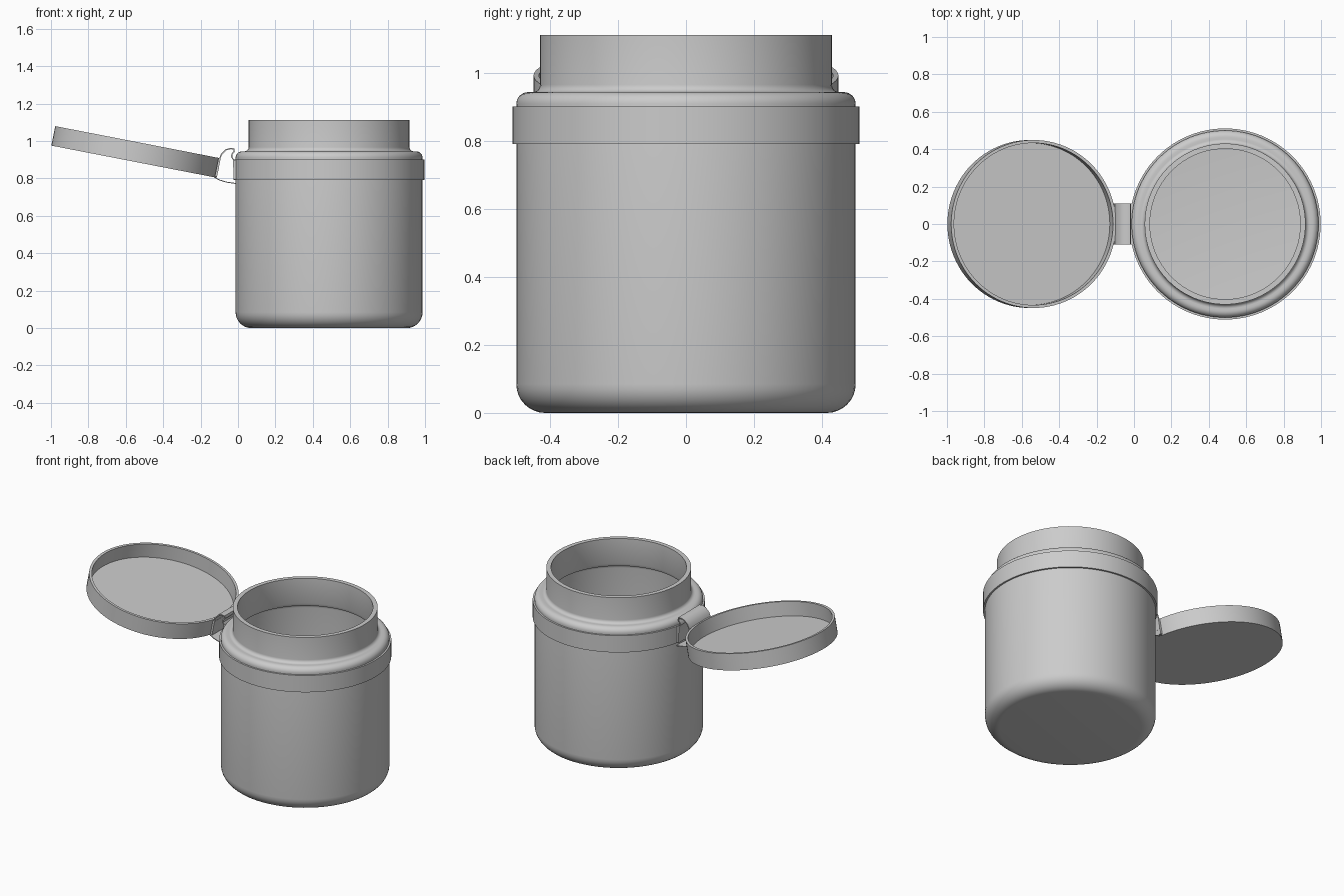
import bpy, bmesh, math
from mathutils import Matrix

if "Cube" in bpy.data.objects:
    bpy.data.objects.remove(bpy.data.objects["Cube"])

grey = bpy.data.materials.new("light_grey_plastic")
grey.diffuse_color = (0.6, 0.6, 0.6, 1)
grey.use_nodes = True
grey.node_tree.nodes["Principled BSDF"].inputs["Base Color"].default_value = grey.diffuse_color


def finish(name, bm, angle=35):
    bmesh.ops.recalc_face_normals(bm, faces=bm.faces)
    me = bpy.data.meshes.new(name)
    bm.to_mesh(me)
    bm.free()
    me.materials.append(grey)
    ob = bpy.data.objects.new(name, me)
    bpy.context.collection.objects.link(ob)
    bpy.ops.object.select_all(action='DESELECT')
    ob.select_set(True)
    bpy.context.view_layer.objects.active = ob
    bpy.ops.object.shade_smooth_by_angle(angle=math.radians(angle))
    return ob


def lathe(name, profile, matrix, closed=False, n=96):
    """Revolve (radius, z) points; an open profile gets flat end discs."""
    bm = bmesh.new()
    rings = [[bm.verts.new((r * math.cos(2 * math.pi * i / n),
                            r * math.sin(2 * math.pi * i / n), z))
              for i in range(n)] for r, z in profile]
    pairs = list(zip(rings, rings[1:]))
    if closed:
        pairs.append((rings[-1], rings[0]))
    else:
        bm.faces.new(rings[0])
        bm.faces.new(rings[-1])
    for a, b in pairs:
        for i in range(n):
            j = (i + 1) % n
            bm.faces.new((a[i], a[j], b[j], b[i]))
    bm.transform(matrix)
    return finish(name, bm)


def arc(cx, cz, r, a0, a1, steps=8):
    angles = [math.radians(a0 + (a1 - a0) * i / steps) for i in range(steps + 1)]
    return [(cx + r * math.cos(a), cz + r * math.sin(a)) for a in angles]


def ribbon(name, path, y0, y1, t):
    """Strip following an (x, z) path, with thickness t."""
    left, right = [], []
    for i, (x, z) in enumerate(path):
        ax, az = path[max(i - 1, 0)]
        bx, bz = path[min(i + 1, len(path) - 1)]
        d = math.hypot(bx - ax, bz - az)
        nx, nz = -(bz - az) / d * t / 2, (bx - ax) / d * t / 2
        left.append((x + nx, z + nz))
        right.append((x - nx, z - nz))
    bm = bmesh.new()
    rows = [[[bm.verts.new((x, y, z)) for x, z in side] for side in (left, right)]
            for y in (y0, y1)]
    (l0, r0), (l1, r1) = rows
    for i in range(len(path) - 1):
        for a, b in ((l0, l1), (r0, r1), (l0, r0), (l1, r1)):
            bm.faces.new((a[i], a[i + 1], b[i + 1], b[i]))
    for k in (0, -1):
        bm.faces.new((l0[k], l1[k], r1[k], r0[k]))
    return finish(name, bm)


JAR = Matrix.Translation((0.487, 0, 0))

# Hollow jar: rounded base, rounded shoulder, flared neck, then the inner wall
outer = arc(0.415, 0.085, 0.085, -90, 0) + arc(0.465, 0.91, 0.035, 0, 90)
outer += [(0.452, 0.945)] + arc(0.452, 0.967, 0.022, -90, -180, 6)
outer += [(0.43, 1.113), (0.402, 1.113)]
inner = [(0.402, 0.95), (0.41, 0.93)] + arc(0.44, 0.89, 0.03, 90, 0, 5)
inner += arc(0.41, 0.09, 0.06, 0, -90, 6)
lathe("jar_body", outer + inner, JAR)

# Collar band that holds the hinge
lathe("collar_band", [(0.495, 0.792), (0.511, 0.792), (0.511, 0.902), (0.495, 0.902)],
      JAR, closed=True)

# Open lid: a shallow cup tipped up away from the jar
tilt = Matrix.Translation((-0.557, 0, 0.89)) @ Matrix.Rotation(math.radians(11), 4, 'Y')
lathe("lid", [(0.449, 0), (0.449, 0.106), (0.433, 0.106), (0.433, 0.014)], tilt)

# Hinge: curved spring tab between lid and collar
spring = [(-0.108, 0.84), (-0.1, 0.9), (-0.088, 0.93), (-0.065, 0.953), (-0.04, 0.96),
          (-0.022, 0.958), (-0.02, 0.945), (-0.032, 0.93), (-0.034, 0.915),
          (-0.024, 0.9), (-0.022, 0.86)]
ribbon("hinge_spring", spring, -0.11, 0.11, 0.007)

# Thin straps below, joining the lid base to the collar
strap = [(-0.125, 0.806), (-0.1, 0.792), (-0.06, 0.78), (-0.01, 0.773)]
ribbon("hinge_strap", strap, -0.11, 0.11, 0.005)

# Mounting tabs on lid edge and collar
ribbon("lid_tab", [(-0.118, 0.81), (-0.099, 0.905)], -0.11, 0.11, 0.012)
ribbon("collar_tab", [(-0.018, 0.795), (-0.018, 0.9)], -0.11, 0.11, 0.012)
